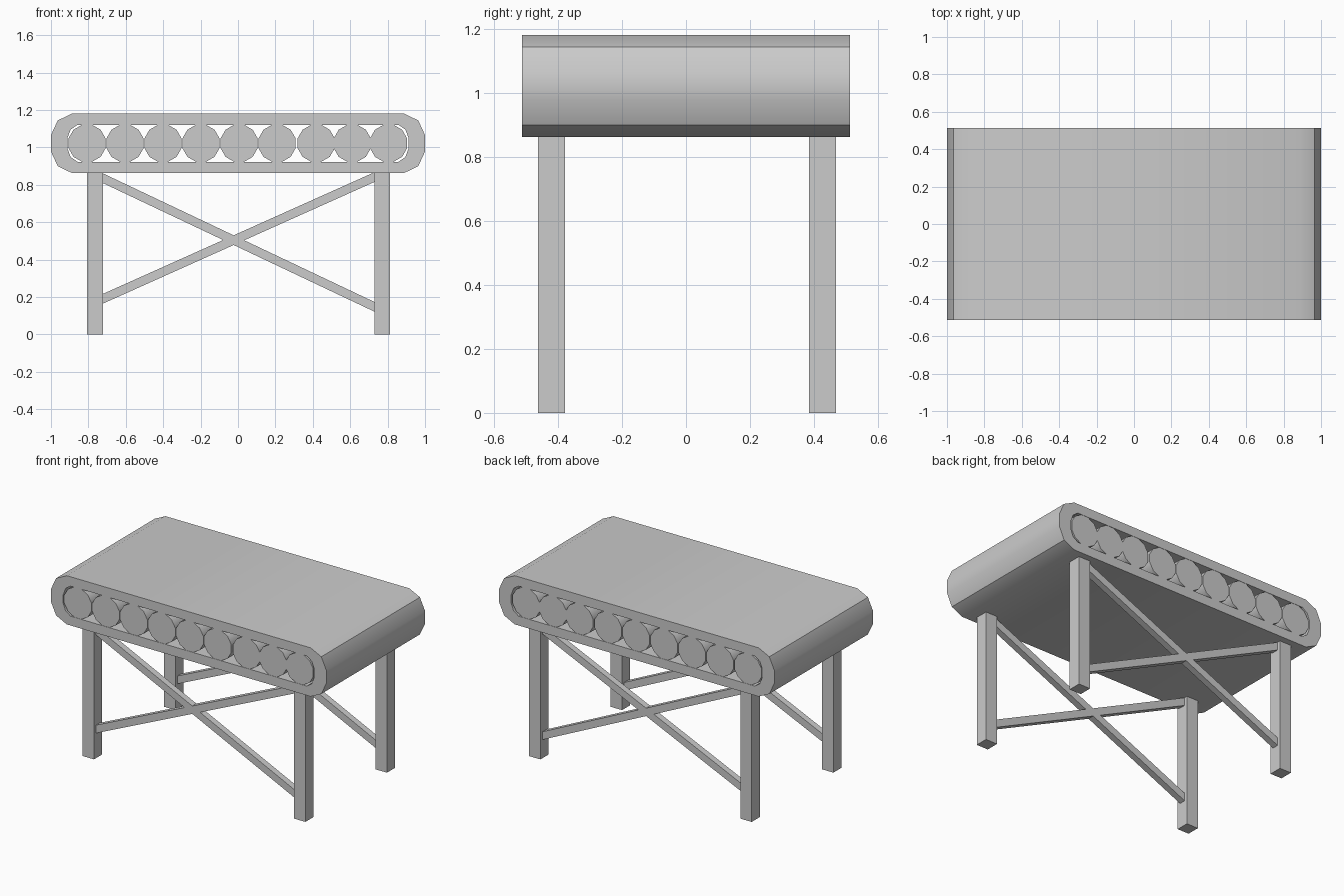
import bpy, bmesh, math

if "Cube" in bpy.data.objects:
    bpy.data.objects.remove(bpy.data.objects["Cube"])

Z = 1.022  # height of the belt's centre line


def finish(name, bm, smooth=False):
    bmesh.ops.recalc_face_normals(bm, faces=bm.faces)
    me = bpy.data.meshes.new(name)
    bm.to_mesh(me)
    bm.free()
    ob = bpy.data.objects.new(name, me)
    bpy.context.collection.objects.link(ob)
    if smooth:
        bpy.ops.object.select_all(action='DESELECT')
        ob.select_set(True)
        bpy.context.view_layer.objects.active = ob
        bpy.ops.object.shade_smooth_by_angle(angle=math.radians(35))
    return ob


def prism(name, profile, y0, y1, smooth=False):
    """Extrude an (x, z) outline along y."""
    bm = bmesh.new()
    a = [bm.verts.new((x, y0, z)) for x, z in profile]
    b = [bm.verts.new((x, y1, z)) for x, z in profile]
    bm.faces.new(a)
    bm.faces.new(b)
    n = len(a)
    for i in range(n):
        j = (i + 1) % n
        bm.faces.new((a[i], a[j], b[j], b[i]))
    return finish(name, bm, smooth)


def loop_outline(corner):
    """Mirror three corner points into a full twelve-point loop."""
    right = corner + [(x, -z) for x, z in reversed(corner)]
    return [(x, Z + z) for x, z in right + [(-x, -z) for x, z in right]]


# Belt: a hollow loop with rounded ends
outer = loop_outline([(0.886, 0.16), (0.964, 0.122), (1.0, 0.044)])
inner = loop_outline([(0.858, 0.099), (0.895, 0.073), (0.912, 0.028)])
bm = bmesh.new()
rings = [[bm.verts.new((x, y, z)) for x, z in p]
         for p, y in ((outer, -0.512), (outer, 0.512), (inner, 0.512), (inner, -0.512))]
for k in range(4):
    r, s = rings[k], rings[(k + 1) % 4]
    for i in range(12):
        j = (i + 1) % 12
        bm.faces.new((r[i], r[j], s[j], s[i]))
finish("belt", bm, True)

# Rollers: twelve-sided cylinders
R = 0.099 / math.cos(math.pi / 12)
centres = [-0.807, -0.604, -0.401, -0.198, 0.006, 0.209, 0.418, 0.611, 0.805]
for n, cx in enumerate(centres):
    pts = [(cx + R * math.cos(math.pi * (2 * i + 1) / 12),
            Z + R * math.sin(math.pi * (2 * i + 1) / 12)) for i in range(12)]
    prism(f"roller_{n + 1}", pts, -0.51, 0.51, True)

# Legs and crossed braces on both sides
for side, y0, y1 in (("front", -0.463, -0.379), ("back", 0.384, 0.469)):
    for end, x0, x1 in (("left", -0.806, -0.723), ("right", 0.73, 0.814)):
        prism(f"{side}_{end}_leg", [(x0, 0), (x1, 0), (x1, 0.87), (x0, 0.87)], y0, y1)
    mid = (y0 + y1) / 2
    for tag, zl, zr in (("falling", 0.836, 0.147), ("rising", 0.19, 0.842)):
        h = 0.026
        prism(f"{side}_{tag}_brace",
              [(-0.724, zl - h), (0.731, zr - h), (0.731, zr + h), (-0.724, zl + h)],
              mid - 0.021, mid + 0.021)
